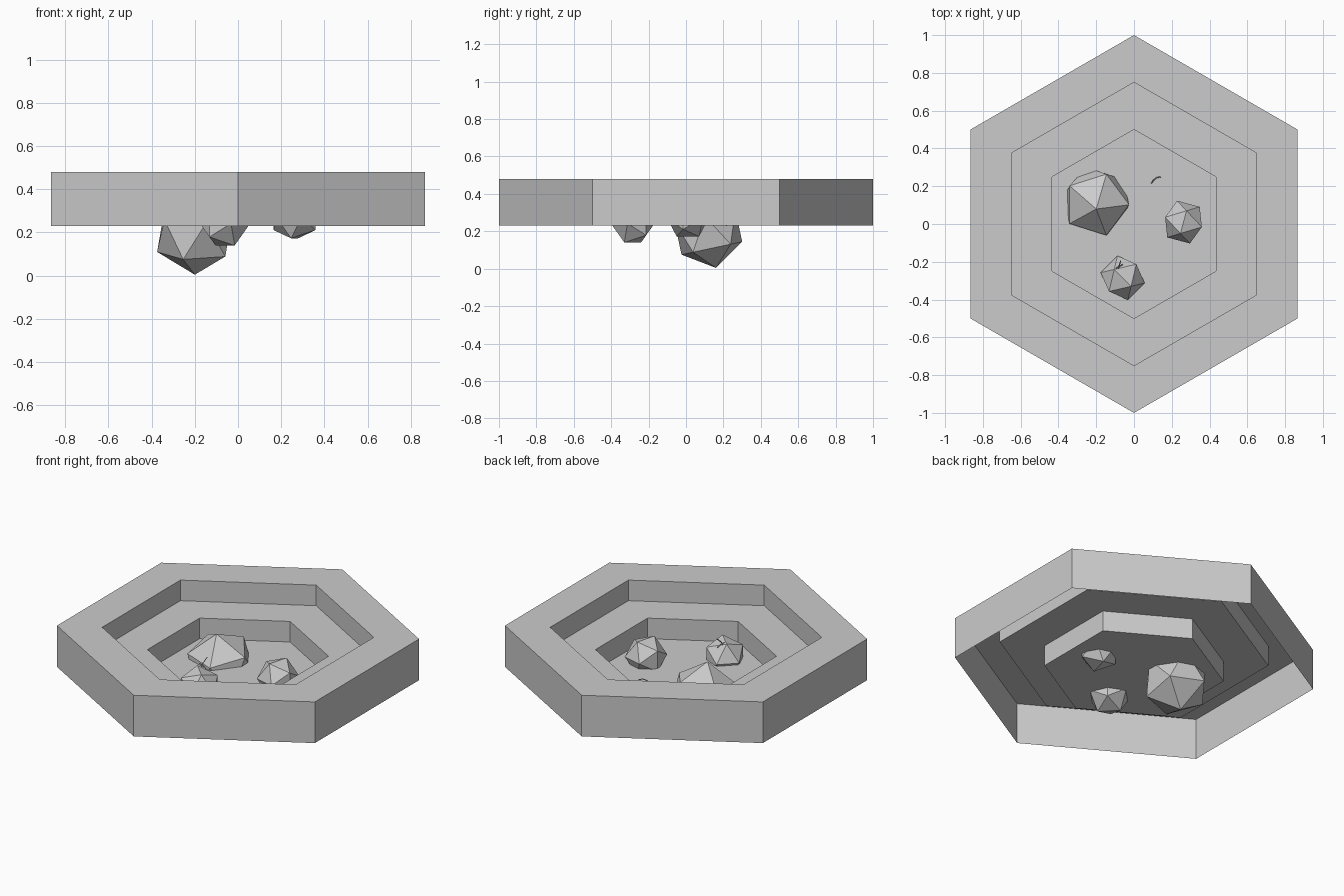
import bpy, bmesh
from math import sin, cos, pi, radians

if "Cube" in bpy.data.objects:
    bpy.data.objects.remove(bpy.data.objects["Cube"])

# Stepped hexagonal basin: a thin open-bottomed shell (radius, height)
profile = [(1, .23), (1, .48), (.75, .48), (.75, .355), (.5, .355), (.5, .23)]
bm = bmesh.new()
rings = [[bm.verts.new((r * sin(i * pi / 3), r * cos(i * pi / 3), z)) for i in range(6)]
         for r, z in profile]
for a, b in zip(rings, rings[1:]):
    for i in range(6):
        j = (i + 1) % 6
        bm.faces.new((a[i], b[i], b[j], a[j]))
bm.faces.new(rings[-1][::-1])
bm.normal_update()
if bm.faces[:][-1].normal.z < 0:
    bmesh.ops.reverse_faces(bm, faces=bm.faces[:])
bmesh.ops.recalc_face_normals(bm, faces=bm.faces[:])
bm.faces.ensure_lookup_table()
if bm.faces[-1].normal.z < 0:
    bmesh.ops.reverse_faces(bm, faces=bm.faces[:])
mesh = bpy.data.meshes.new("hex_basin")
bm.to_mesh(mesh)
bm.free()
bpy.context.collection.objects.link(bpy.data.objects.new("hex_basin", mesh))


# Faceted rocks poking through the basin floor
def rock(name, loc, radius, rot):
    bpy.ops.mesh.primitive_ico_sphere_add(subdivisions=1, radius=radius, location=loc,
                                          rotation=[radians(a) for a in rot])
    bpy.context.object.name = name


rock("large_rock", (-.20, .12, .195), .195, (12, 0, 0))
rock("front_rock", (-.06, -.285, .242), .12, (0, -31.7, -45))
rock("right_rock", (.262, .01, .273), .118, (0, -31.7, 75))


# Tiny curved grass blades
def blade(name, pts):
    cu = bpy.data.curves.new(name, 'CURVE')
    cu.dimensions = '3D'
    cu.bevel_depth = .003
    cu.bevel_resolution = 0
    cu.use_fill_caps = True
    sp = cu.splines.new('POLY')
    sp.points.add(len(pts) - 1)
    for p, co in zip(sp.points, pts):
        p.co = (*co, 1)
    bpy.context.collection.objects.link(bpy.data.objects.new(name, cu))


blade("back_grass", [(.092, .215, .23), (.103, .232, .25), (.12, .245, .258), (.143, .25, .25)])
blade("front_grass_a", [(-.085, -.25, .31), (-.08, -.225, .355), (-.07, -.195, .385)])
blade("front_grass_b", [(-.06, -.215, .32), (-.08, -.225, .345), (-.095, -.235, .355)])
